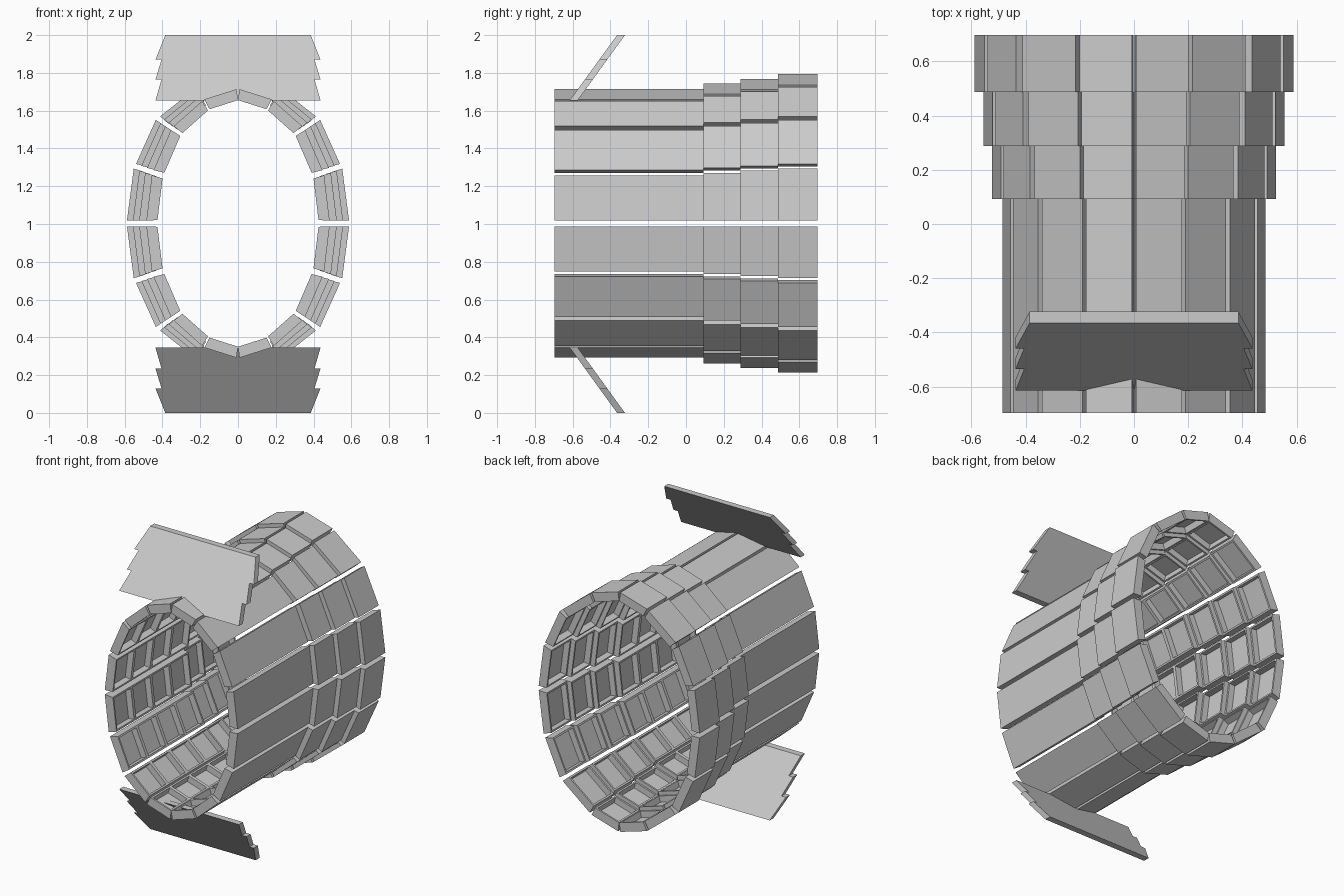
import bpy, bmesh
from mathutils import Vector

if "Cube" in bpy.data.objects:
    bpy.data.objects.remove(bpy.data.objects["Cube"])

grey = bpy.data.materials.new("light_grey")
grey.diffuse_color = (0.6, 0.6, 0.6, 1)
grey.use_nodes = True
grey.node_tree.nodes["Principled BSDF"].inputs["Base Color"].default_value = grey.diffuse_color

CZ = 1.003          # height of the tube axis
THICK = 0.058       # panel thickness

# Outer edge of each panel in one quadrant (x, z above axis): narrow front, wide rear
FRONT = [((0.485, 0.015), (0.456, 0.255)), ((0.447, 0.282), (0.355, 0.495)),
         ((0.340, 0.515), (0.190, 0.648)), ((0.178, 0.657), (0.008, 0.711))]
REAR = [((0.588, 0.015), (0.552, 0.290)), ((0.540, 0.315), (0.435, 0.548)),
        ((0.412, 0.567), (0.215, 0.723)), ((0.202, 0.733), (0.008, 0.790))]

# Telescoping steps: flare amount and the cell divisions along y
STEPS = [(0.0, [-0.697, -0.5, -0.3, -0.105, 0.092]),
         (0.37, [0.092, 0.288]),
         (0.69, [0.288, 0.487]),
         (1.0, [0.487, 0.697])]


def finish(name, bm):
    me = bpy.data.meshes.new(name)
    bm.to_mesh(me)
    bm.free()
    me.materials.append(grey)
    ob = bpy.data.objects.new(name, me)
    bpy.context.collection.objects.link(ob)
    return ob


def panel_step(bm, section, ys):
    """Sweep a four-sided section along y, then sink a pocket in each inner cell."""
    rings = [[bm.verts.new((x, y, z)) for x, z in section] for y in ys]
    faces, inner = [bm.faces.new(rings[0]), bm.faces.new(rings[-1])], []
    for a, b in zip(rings, rings[1:]):
        for i in range(4):
            j = (i + 1) % 4
            f = bm.faces.new((a[i], a[j], b[j], b[i]))
            faces.append(f)
            if i == 2:
                inner.append(f)
    bmesh.ops.recalc_face_normals(bm, faces=faces)
    bmesh.ops.inset_individual(bm, faces=inner, thickness=0.016, depth=0)
    bmesh.ops.inset_individual(bm, faces=inner, thickness=0.001, depth=-0.04)


def panel(name, k, sx, sz):
    bm = bmesh.new()
    for t, ys in STEPS:
        a, b = [Vector(f).lerp(Vector(r), t) for f, r in zip(FRONT[k], REAR[k])]
        d = (b - a).normalized()
        n = Vector((d.y, -d.x)) * THICK
        section = [a, b, b - n - d * 0.01, a - n + d * 0.01]
        panel_step(bm, [(sx * p.x, CZ + sz * p.y) for p in section], ys)
    finish(name, bm)


# Tube of stepped panels, four per quadrant
for sx, side in ((1, "right"), (-1, "left")):
    for sz, level in ((1, "upper"), (-1, "lower")):
        for k in range(4):
            panel(f"tube_panel_{level}_{side}_{k + 1}", k, sx, sz)

# Slanted flaps: three flared slats each, (top z, top half width, bottom z, bottom half width)
SLATS = [(2.0, 0.385, 1.87, 0.437), (1.87, 0.405, 1.765, 0.437),
         (1.765, 0.405, 1.655, 0.437)]


def flap(name, sz):
    bm = bmesh.new()
    for z0, w0, z1, w1 in SLATS:
        loops = []
        for dy in (0, 0.042):
            loop = []
            for x, z in ((-w0, z0), (w0, z0), (w1, z1), (-w1, z1)):
                y = -0.365 + (z - 2.0) * 0.725 + dy
                loop.append(bm.verts.new((x, y, 1 + sz * (z - 1))))
            loops.append(loop)
        f, b = loops
        bm.faces.new(f)
        bm.faces.new(b)
        for i in range(4):
            j = (i + 1) % 4
            bm.faces.new((f[i], f[j], b[j], b[i]))
    bmesh.ops.recalc_face_normals(bm, faces=bm.faces)
    finish(name, bm)


flap("upper_flap", 1)
flap("lower_flap", -1)
